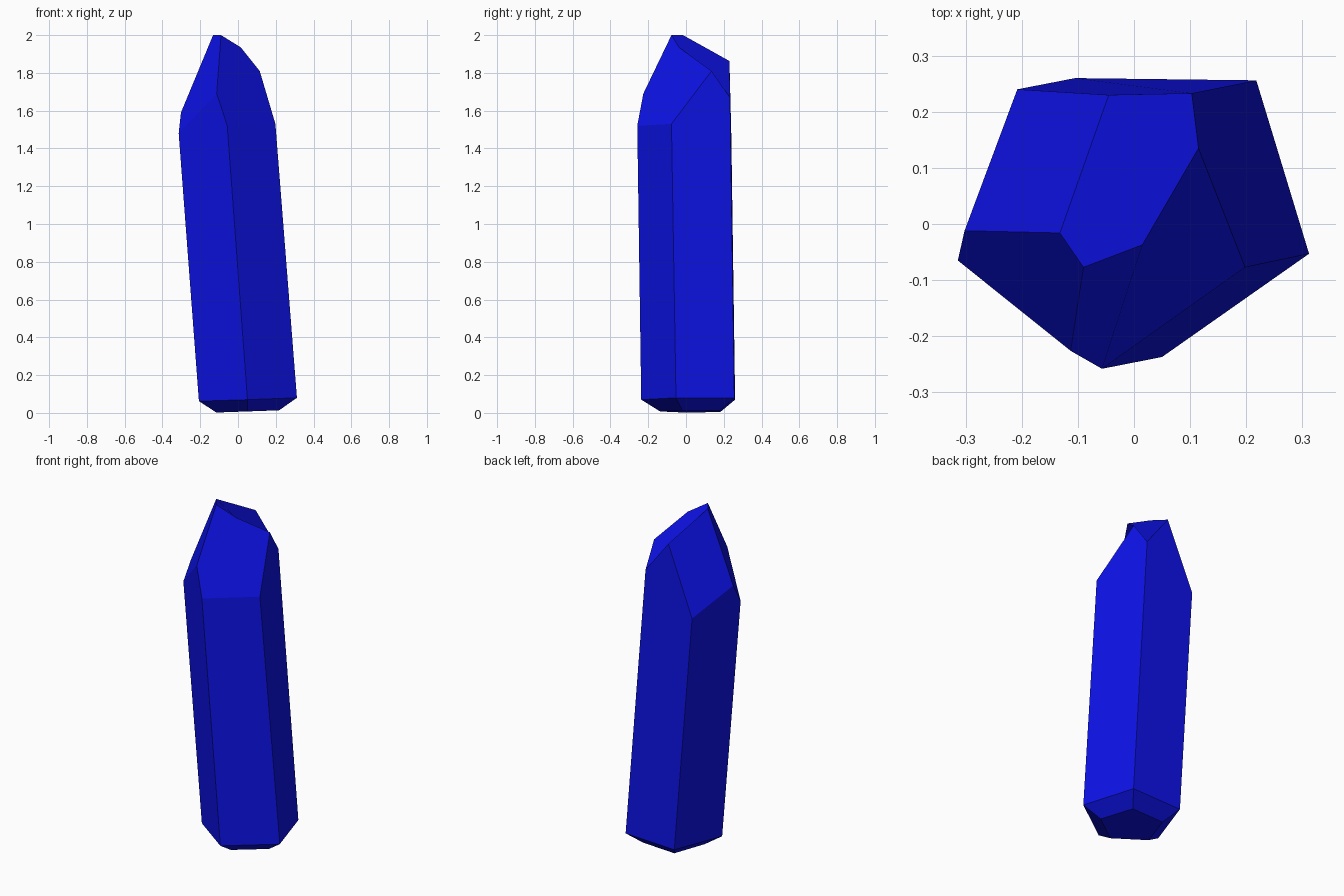
import bpy, bmesh
from mathutils import Vector

if "Cube" in bpy.data.objects:
    bpy.data.objects.remove(bpy.data.objects["Cube"])

bm = bmesh.new()

# Five-sided shaft: lower corners, shrunk inwards for the bevelled foot
base = dict(a=(.05, -.237, .07), b=(.312, -.053, .08), c=(.218, .256, .08),
            d=(-.105, .26, .07), e=(-.207, -.044, .062))
foot_centre = Vector((.05, .04, 0))
foot = {}
for key, co in base.items():
    p = foot_centre + (Vector(co) - foot_centre) * .64
    p.z = .006 + .035 * p.x
    foot[key] = bm.verts.new(p)
low = {k: bm.verts.new(co) for k, co in base.items()}

# Leaning tip: corners where the shaft meets the cut facets (A-E), and the points above
tip = dict(A=(-.057, -.258, 1.52), B=(.198, -.077, 1.53), C=(.103, .233, 1.67),
           D=(-.208, .24, 1.465), E=(-.314, -.065, 1.48),
           L=(-.302, -.012, 1.59), V=(-.113, -.226, 1.69), R=(.115, .135, 1.81),
           P=(-.045, .23, 1.863), S=(-.132, -.016, 2), T=(-.09, -.077, 2),
           U=(.015, -.037, 1.935))
low.update({k: bm.verts.new(co) for k, co in tip.items()})

# Shaft sides, then the four facets of the tip
for names in ("abBA", "bcCRB", "cdDPC", "deELD", "eaAVE",
              "DLSP", "PSTURC", "LEVTS", "VABRUT"):
    bm.faces.new([low[n] for n in names])

# Bevelled foot and underside
for k, n in zip("abcde", "bcdea"):
    bm.faces.new((low[k], foot[k], foot[n], low[n]))
bm.faces.new([foot[k] for k in "edcba"])
bmesh.ops.recalc_face_normals(bm, faces=bm.faces)

mesh = bpy.data.meshes.new("crystal")
bm.to_mesh(mesh)
bm.free()
crystal = bpy.data.objects.new("crystal", mesh)
bpy.context.collection.objects.link(crystal)

mat = bpy.data.materials.new("blue")
mat.diffuse_color = (.004, .006, .8, 1)
mat.use_nodes = True
mat.node_tree.nodes["Principled BSDF"].inputs["Base Color"].default_value = mat.diffuse_color
mesh.materials.append(mat)
